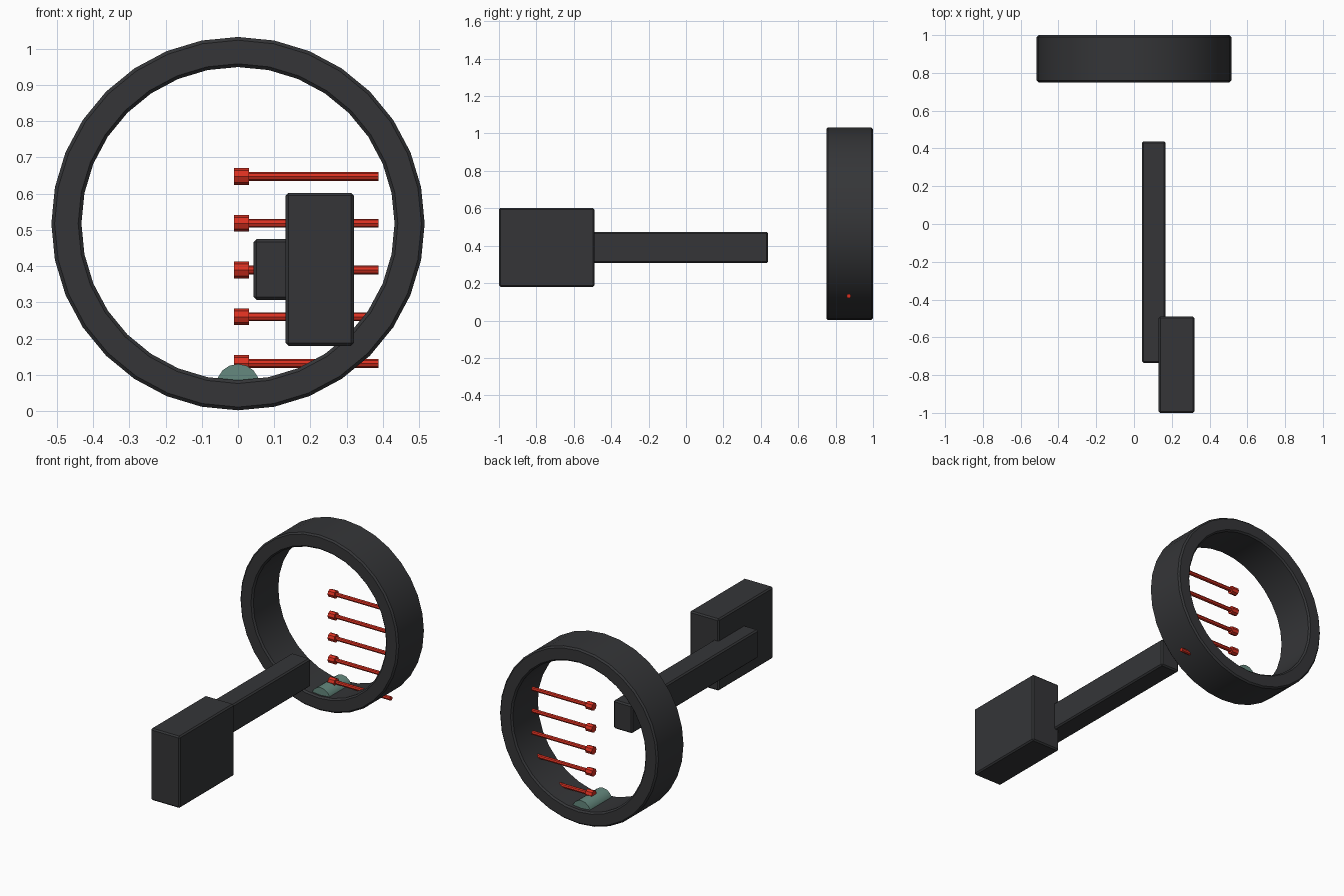
import bpy, bmesh
from math import sin, cos, tau, radians
from mathutils import Matrix, Vector

if "Cube" in bpy.data.objects:
    bpy.data.objects.remove(bpy.data.objects["Cube"])


def material(name, rgb):
    m = bpy.data.materials.new(name)
    m.diffuse_color = (*rgb, 1)
    m.use_nodes = True
    m.node_tree.nodes["Principled BSDF"].inputs["Base Color"].default_value = m.diffuse_color
    return m


BLACK = material("black_plastic", (0.035, 0.036, 0.039))
RED = material("red", (0.7, 0.03, 0.015))
GREEN = material("grey_green", (0.13, 0.25, 0.21))


def finish(name, bm, mat, smooth=False):
    bmesh.ops.recalc_face_normals(bm, faces=bm.faces[:])
    me = bpy.data.meshes.new(name)
    bm.to_mesh(me)
    bm.free()
    me.materials.append(mat)
    ob = bpy.data.objects.new(name, me)
    bpy.context.collection.objects.link(ob)
    if smooth:
        bpy.ops.object.select_all(action='DESELECT')
        ob.select_set(True)
        bpy.context.view_layer.objects.active = ob
        bpy.ops.object.shade_smooth_by_angle(angle=radians(30))
    return ob


def box(name, lo, hi, bevel, mat):
    lo, hi = Vector(lo), Vector(hi)
    bm = bmesh.new()
    bmesh.ops.create_cube(bm, size=1, matrix=Matrix.Translation((lo + hi) / 2)
                          @ Matrix.Diagonal((*(hi - lo), 1)))
    bmesh.ops.bevel(bm, geom=bm.edges[:], offset=bevel, segments=1, affect='EDGES')
    return finish(name, bm, mat)


def add_cylinder(bm, centre, radius, length, sides, axis):
    rot = Matrix.Rotation(radians(90), 4, 'Y' if axis == 'X' else 'X')
    bmesh.ops.create_cone(bm, cap_ends=True, segments=sides, radius1=radius,
                          radius2=radius, depth=length,
                          matrix=Matrix.Translation(centre) @ rot)


# Front ring: chamfered rectangle profile (radius, y) swept round the y axis
ri, ro, y0, y1, b, sides = 0.432, 0.515, 0.75, 1.0, 0.009, 32
profile = [(ri + b, y0), (ro - b, y0), (ro, y0 + b), (ro, y1 - b),
           (ro - b, y1), (ri + b, y1), (ri, y1 - b), (ri, y0 + b)]
bm = bmesh.new()
rings = [[bm.verts.new((r * cos(tau * i / sides), y, 0.517 + r * sin(tau * i / sides)))
          for r, y in profile] for i in range(sides)]
for i in range(sides):
    a, c = rings[i], rings[(i + 1) % sides]
    for j in range(8):
        k = (j + 1) % 8
        bm.faces.new((a[j], a[k], c[k], c[j]))
finish("ring_housing", bm, BLACK, smooth=True)

# Bar and mounting block
box("bar", (0.043, -0.735, 0.307), (0.166, 0.438, 0.474), 0.008, BLACK)
box("mount_block", (0.131, -1.0, 0.18), (0.32, -0.49, 0.602), 0.008, BLACK)

# Sight pins with fat tips
for n in range(5):
    z = 0.131 + 0.129 * n
    bm = bmesh.new()
    add_cylinder(bm, (0.2, 0.87, z), 0.012, 0.375, 8, 'X')
    add_cylinder(bm, (0.01, 0.87, z), 0.023, 0.042, 8, 'X')
    finish(f"pin_{n + 1}", bm, RED)

# Level vial in the bottom of the ring
bm = bmesh.new()
add_cylinder(bm, (0, 0.87, 0.07), 0.06, 0.2, 16, 'Y')
finish("level_vial", bm, GREEN, smooth=True)
